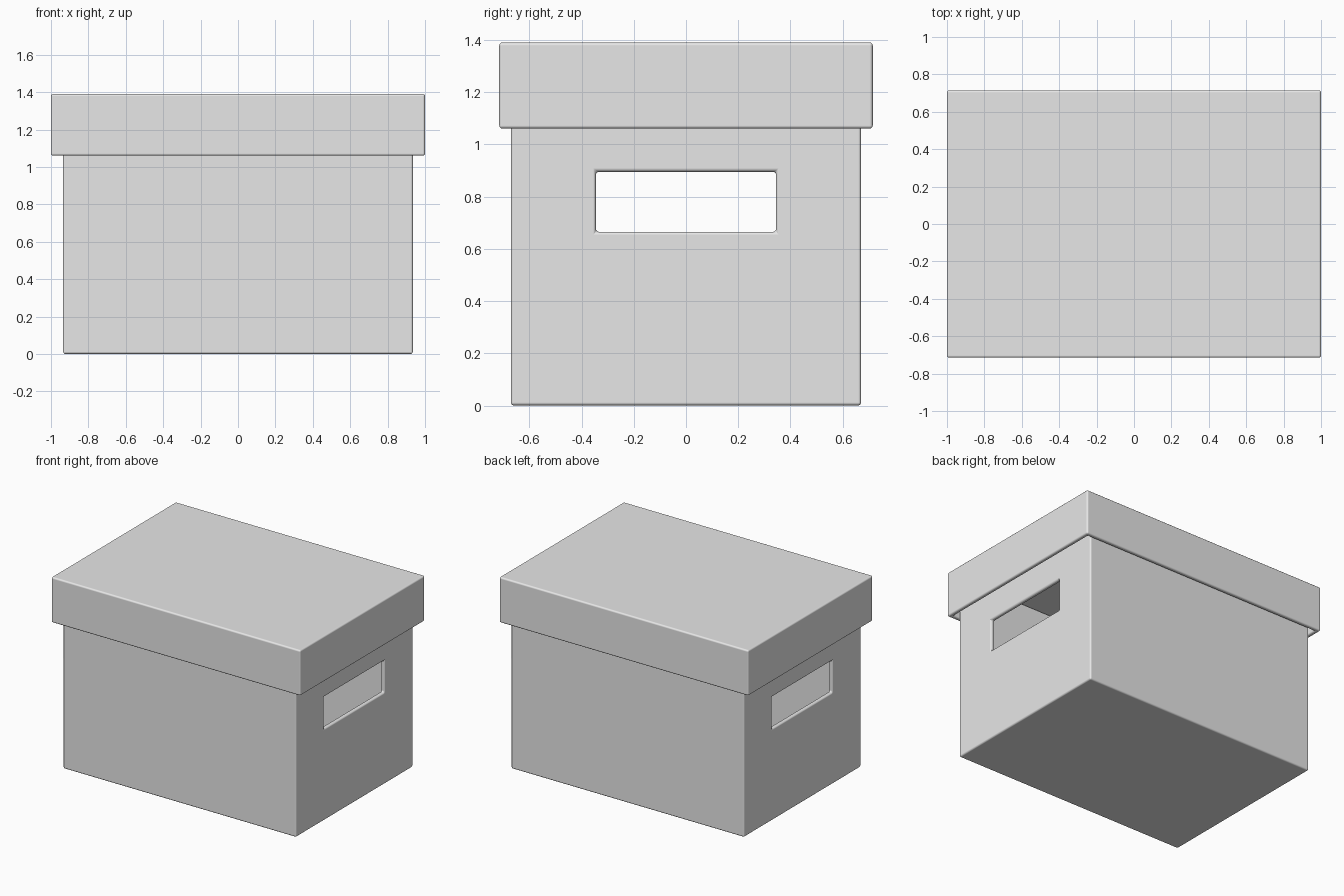
import bpy
import bmesh
from mathutils import Vector

if "Cube" in bpy.data.objects:
    bpy.data.objects.remove(bpy.data.objects["Cube"], do_unlink=True)

WALL = 0.045

grey = bpy.data.materials.new("light_grey")
grey.use_nodes = True
grey.diffuse_color = (0.8, 0.8, 0.8, 1)
grey.node_tree.nodes["Principled BSDF"].inputs["Base Color"].default_value = (0.8, 0.8, 0.8, 1)


def block(name, half_x, half_y, z0, z1, open_dir=0):
    """Box between two heights, hollowed from the top (1) or the bottom (-1)."""
    bm = bmesh.new()
    bmesh.ops.create_cube(bm, size=2)
    for v in bm.verts:
        v.co = Vector((v.co.x * half_x, v.co.y * half_y, z1 if v.co.z > 0 else z0))
    if open_dir:
        bm.normal_update()
        mouth = max(bm.faces, key=lambda f: f.normal.z * open_dir)
        bmesh.ops.inset_region(bm, faces=[mouth], thickness=WALL)
        inner = bmesh.ops.extrude_discrete_faces(bm, faces=[mouth])["faces"][0]
        depth = z1 - z0 - WALL
        bmesh.ops.translate(bm, verts=inner.verts, vec=(0, 0, -open_dir * depth))
        bmesh.ops.recalc_face_normals(bm, faces=bm.faces)
    mesh = bpy.data.meshes.new(name)
    bm.to_mesh(mesh)
    bm.free()
    mesh.materials.append(grey)
    obj = bpy.data.objects.new(name, mesh)
    bpy.context.collection.objects.link(obj)
    return obj


def activate(obj):
    bpy.ops.object.select_all(action="DESELECT")
    obj.select_set(True)
    bpy.context.view_layer.objects.active = obj


def soften(obj):
    """Small rounded edges with smooth shading."""
    activate(obj)
    bpy.ops.object.shade_smooth_by_angle(angle=0.8)
    bevel = obj.modifiers.new("rounded_edges", "BEVEL")
    bevel.width = 0.012
    bevel.segments = 3
    bevel.limit_method = "ANGLE"
    bevel.harden_normals = True


# Open carton and the lid that sits over its rim
box = block("box_body", 0.935, 0.67, 0, 1.34, open_dir=1)
lid = block("lid", 1.0, 0.715, 1.06, 1.39, open_dir=-1)

# Hand holes cut straight through both end walls
cutter = block("handle_cutter", 1.2, 0.345, 0.665, 0.895)
cutter.hide_render = True
cut = box.modifiers.new("hand_holes", "BOOLEAN")
cut.operation = "DIFFERENCE"
cut.solver = "EXACT"
cut.object = cutter
activate(box)
bpy.ops.object.modifier_apply(modifier=cut.name)
bpy.data.objects.remove(cutter, do_unlink=True)

for part in (box, lid):
    soften(part)
